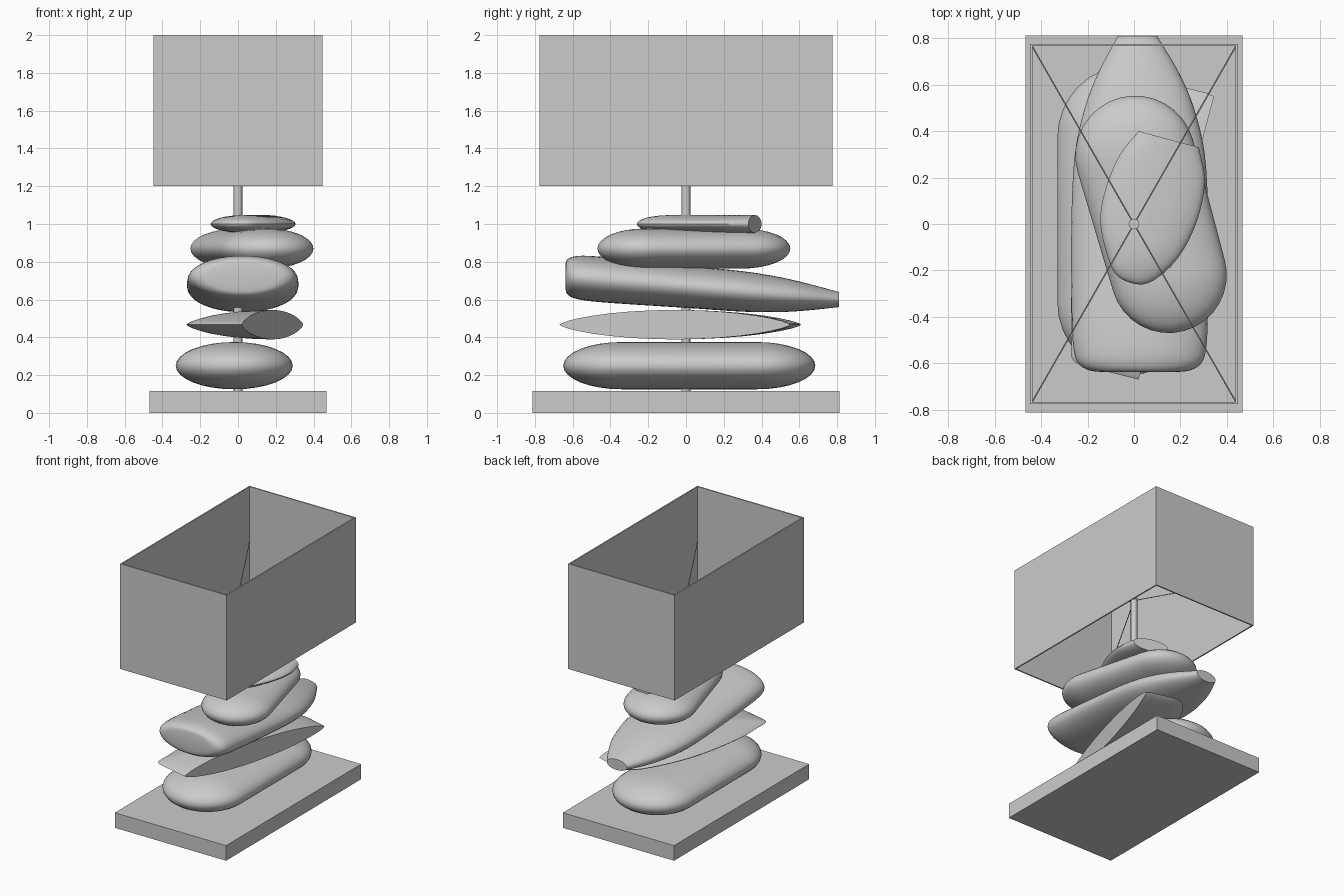
import bpy, bmesh, math
from mathutils import Vector

cube = bpy.data.objects.get("Cube")
if cube:
    bpy.data.objects.remove(cube, do_unlink=True)

grey = bpy.data.materials.new("stone_grey")
grey.use_nodes = True
colour = (0.6, 0.6, 0.6, 1)
grey.diffuse_color = colour
grey.node_tree.nodes["Principled BSDF"].inputs["Base Color"].default_value = colour


def finish(name, bm, smooth=True):
    """Clean the mesh, link it as an object and shade it."""
    bmesh.ops.remove_doubles(bm, verts=bm.verts, dist=0.0005)
    bmesh.ops.dissolve_degenerate(bm, edges=bm.edges, dist=0.0001)
    bmesh.ops.recalc_face_normals(bm, faces=bm.faces)
    mesh = bpy.data.meshes.new(name)
    bm.to_mesh(mesh)
    bm.free()
    mesh.materials.append(grey)
    obj = bpy.data.objects.new(name, mesh)
    bpy.context.collection.objects.link(obj)
    if smooth:
        bpy.ops.object.select_all(action='DESELECT')
        obj.select_set(True)
        bpy.context.view_layer.objects.active = obj
        bpy.ops.object.shade_smooth_by_angle(angle=math.radians(35))
    return obj


def skin(bm, rings, caps=False):
    """Join closed rings of points with quads."""
    rows = [[bm.verts.new(p) for p in ring] for ring in rings]
    n = len(rows[0])
    for r0, r1 in zip(rows, rows[1:]):
        for i in range(n):
            j = (i + 1) % n
            bm.faces.new((r0[i], r0[j], r1[j], r1[i]))
    if caps:
        bm.faces.new(rows[0])
        bm.faces.new(rows[-1])


def spline(points, steps=5):
    """Smooth open curve through the points."""
    pts = [Vector(p) for p in points]
    pts = [2 * pts[0] - pts[1]] + pts + [2 * pts[-1] - pts[-2]]
    out = []
    for p0, p1, p2, p3 in zip(pts, pts[1:], pts[2:], pts[3:]):
        for k in range(steps):
            t = k / steps
            out.append(0.5 * (2 * p1 + (p2 - p0) * t
                              + (2 * p0 - 5 * p1 + 4 * p2 - p3) * t * t
                              + (3 * p1 - p0 - 3 * p2 + p3) * t ** 3))
    return out + [pts[-2]]


def stadium(a, b, ra, rb, n=16):
    """Outline of two round ends joined by straight sides."""
    a, b = Vector(a), Vector(b)
    d = b - a
    start = math.atan2(d.y, d.x) - math.pi / 2
    out = []
    for c, r, turn in ((b, rb, 0), (a, ra, math.pi)):
        for i in range(n + 1):
            ang = start + turn + math.pi * i / n
            out.append(c + r * Vector((math.cos(ang), math.sin(ang))))
    return out


def pebble(name, outline, a, b, z, half, power=0.5, rings=16):
    """Pebble whose outline shrinks onto the spine a-b as it rises and falls."""
    a, b = Vector(a), Vector(b)
    d = b - a
    pairs = []
    for p in outline:
        t = (p - a).dot(d) / d.length_squared if d.length else 0
        pairs.append((a + d * min(1, max(0, t)), p))
    layers = []
    for k in range(rings + 1):
        ang = math.pi * (k / rings - 0.5)
        s = max(0, math.cos(ang))
        h = math.copysign(half * max(0, 1 - s * s) ** power, ang)
        layers.append([(*(c + (p - c) * s), z + h) for c, p in pairs])
    bm = bmesh.new()
    skin(bm, layers)
    return finish(name, bm)


def box(name, sx, sy, z0, z1):
    bm = bmesh.new()
    skin(bm, [[(x * sx, y * sy, z) for x, y in ((-1, -1), (1, -1), (1, 1), (-1, 1))]
              for z in (z0, z1)], True)
    return finish(name, bm, False)


def rod(name, start, end, radius, sides):
    start, end = Vector(start), Vector(end)
    turn = (end - start).to_track_quat('Z', 'Y')
    circle = [turn @ Vector((radius * math.cos(math.tau * i / sides),
                             radius * math.sin(math.tau * i / sides), 0)) for i in range(sides)]
    bm = bmesh.new()
    skin(bm, [[e + c for c in circle] for e in (start, end)], True)
    return finish(name, bm)


# Base slab and central stem
box("base", 0.468, 0.812, 0, 0.115)
rod("stem", (0, 0, 0.1), (0, 0, 1.6), 0.023, 16)

# Bottom stone: long and rounded
ends = (-0.02, -0.34), (-0.02, 0.375)
pebble("bottom_stone", stadium(*ends, 0.31, 0.31), *ends, 0.25, 0.125)

# Second stone: thin lens with one sheer split face
split_edge = spline([(0.345, 0.55), (0.27, 0.575), (0.07, 0.6), (-0.08, 0.4), (-0.2, 0.1),
                     (-0.265, -0.25), (-0.27, -0.5), (-0.255, -0.595), (-0.12, -0.635),
                     (0.02, -0.67)])
middle = (0.1825, -0.06)
pebble("split_stone", split_edge, middle, middle, 0.467, 0.078, 0.7)

# Third stone: tilted, blunt at the front and tapering to the back
# Each section: y, centre x, half width, centre z, half height
sections = spline([
    (-0.638, 0.025, 0.16, 0.722, 0.065),
    (-0.63, 0.025, 0.22, 0.72, 0.09),
    (-0.60, 0.025, 0.265, 0.718, 0.108),
    (-0.54, 0.025, 0.285, 0.714, 0.118),
    (-0.40, 0.025, 0.293, 0.702, 0.12),
    (0.0, 0.025, 0.295, 0.668, 0.112),
    (0.3, 0.025, 0.28, 0.643, 0.107),
    (0.5, 0.023, 0.235, 0.626, 0.092),
    (0.65, 0.02, 0.175, 0.613, 0.07),
    (0.81, 0.015, 0.085, 0.6, 0.04)], 4)
bm = bmesh.new()
skin(bm, [[(cx + w * math.cos(math.tau * i / 40), y, cz + h * math.sin(math.tau * i / 40))
           for i in range(40)] for y, cx, w, cz, h in sections], True)
finish("tapered_stone", bm)

# Fourth stone: rounded and turned
ends = (0.15, -0.22), (0.005, 0.295)
pebble("turned_stone", stadium(*ends, 0.25, 0.258), *ends, 0.87, 0.106)

# Top stone: small and flat with a cut back end
cut_edge = spline([(0.02, 0.4), (-0.06, 0.3), (-0.12, 0.16), (-0.145, 0.02), (-0.12, -0.12),
                   (-0.07, -0.225), (0.04, -0.26), (0.14, -0.2), (0.22, -0.1), (0.28, 0.04),
                   (0.305, 0.19), (0.28, 0.33)])
pebble("top_stone", cut_edge, (0.03, -0.08), (0.15, 0.365), 1.0, 0.047)

# Open lampshade with thin walls
shade = box("lampshade", 0.448, 0.776, 1.2, 2.0)
bm = bmesh.new()
bm.from_mesh(shade.data)
bmesh.ops.delete(bm, geom=[f for f in bm.faces if abs(f.normal.z) > 0.5], context='FACES_ONLY')
bm.to_mesh(shade.data)
bm.free()
wall = shade.modifiers.new("wall", 'SOLIDIFY')
wall.thickness = 0.01
wall.offset = -1
wall.use_even_offset = True

# Wire struts from the stem to the shade corners
for sx in (-1, 1):
    for sy in (-1, 1):
        rod(f"strut_{'left' if sx > 0 else 'right'}_{'back' if sy > 0 else 'front'}",
            (0, 0, 1.58), (sx * 0.44, sy * 0.768, 1.58), 0.003, 6)
